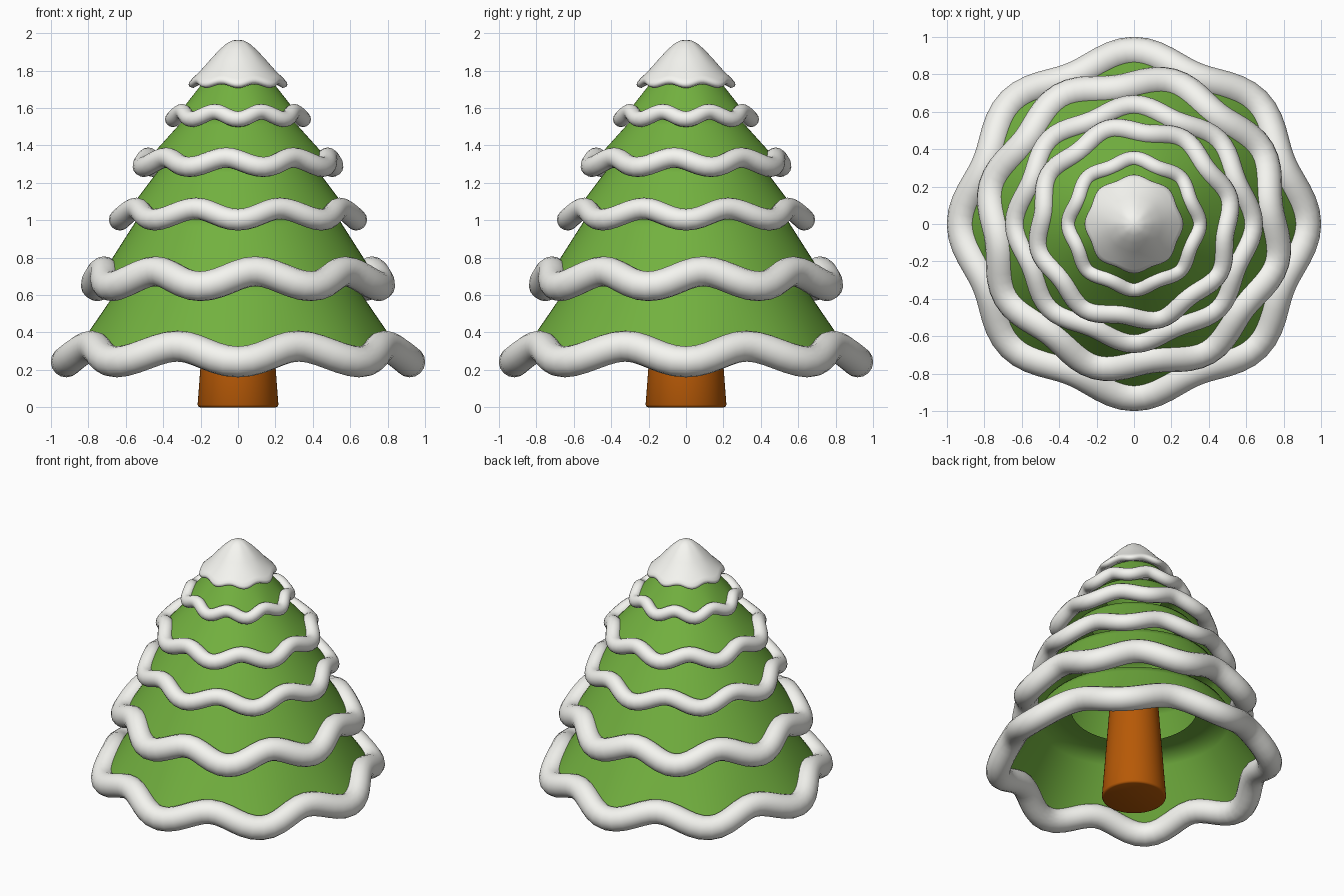
import bpy, bmesh, math
from math import sin, cos, pi, radians

if "Cube" in bpy.data.objects:
    bpy.data.objects.remove(bpy.data.objects["Cube"])

N = 96      # steps around the tree
LOBES = 8   # waves per tier


def material(name, rgb):
    m = bpy.data.materials.new(name)
    m.diffuse_color = (*rgb, 1)
    m.use_nodes = True
    m.node_tree.nodes["Principled BSDF"].inputs["Base Color"].default_value = m.diffuse_color
    return m


GREEN = material("needles", (0.17, 0.44, 0.05))
SNOW = material("snow", (0.92, 0.92, 0.88))
BARK = material("bark", (0.47, 0.10, 0.002))


def smooth(ob, mat, angle):
    ob.data.materials.append(mat)
    bpy.ops.object.select_all(action='DESELECT')
    ob.select_set(True)
    bpy.context.view_layer.objects.active = ob
    bpy.ops.object.shade_smooth_by_angle(angle=radians(angle))


def wavy_lathe(name, profile, mat, phase=0, caps=True):
    """Profile rows: (radius, z, radial wave, vertical wave)."""
    bm = bmesh.new()
    rows = []
    for r, z, a, b in profile:
        row = []
        for i in range(N):
            t = 2 * pi * i / N
            w = cos(LOBES * (t - phase))
            rr = r + a * w
            row.append(bm.verts.new((rr * cos(t), rr * sin(t), z - b * w)))
        rows.append(row)
    for p, q in zip(rows, rows[1:]):
        for i in range(N):
            j = (i + 1) % N
            bm.faces.new((p[i], q[i], q[j], p[j]))
    if caps:
        bm.faces.new(rows[0])
        bm.faces.new(rows[-1])
        bmesh.ops.recalc_face_normals(bm, faces=bm.faces)
    me = bpy.data.meshes.new(name)
    bm.to_mesh(me)
    bm.free()
    ob = bpy.data.objects.new(name, me)
    bpy.context.collection.objects.link(ob)
    smooth(ob, mat, 60)


def snow_ring(name, R, a, Z, b, tube, phase):
    cu = bpy.data.curves.new(name, 'CURVE')
    cu.dimensions = '3D'
    cu.bevel_depth = tube
    cu.bevel_resolution = 6
    sp = cu.splines.new('POLY')
    sp.points.add(N - 1)
    sp.use_cyclic_u = True
    for i, p in enumerate(sp.points):
        t = 2 * pi * i / N
        w = cos(LOBES * (t - phase))
        p.co = ((R + a * w) * cos(t), (R + a * w) * sin(t), Z - b * w, 1)
    ob = bpy.data.objects.new(name, cu)
    bpy.context.collection.objects.link(ob)
    bpy.ops.object.select_all(action='DESELECT')
    ob.select_set(True)
    bpy.context.view_layer.objects.active = ob
    bpy.ops.object.convert(target='MESH')
    smooth(bpy.context.object, SNOW, 60)


# Tiers: rim radius, radial wave, rim z, vertical wave, tube, phase, top radius, top z
TIERS = [
    (0.883, 0.035, 0.285, 0.042, 0.083, 0, 0.61, 0.68),
    (0.751, 0.028, 0.687, 0.040, 0.080, -15, 0.53, 1.02),
    (0.611, 0.021, 1.033, 0.030, 0.058, 0, 0.40, 1.30),
    (0.503, 0.019, 1.310, 0.025, 0.054, 15, 0.28, 1.55),
    (0.336, 0.012, 1.560, 0.020, 0.042, 0, 0.18, 1.745),
]
for k, (R, a, Z, b, tube, deg, tr, tz) in enumerate(TIERS, 1):
    ph = radians(deg)
    # hollow green skirt: small open collar, rounded shoulder, straight slope
    prof = [(tr * 0.69, tz, 0, 0), (tr * 0.85, tz - 0.004, 0, 0)]
    for s in range(9):
        t = 0.05 + 0.95 * s / 8
        prof.append((tr + (R - 0.008 - tr) * t, tz + (Z - tz) * t,
                     a * t ** 2, b * t ** 2))
    wavy_lathe(f"tier_{k}", prof, GREEN, ph, caps=False)
    snow_ring(f"snow_ring_{k}", R, a, Z, b, tube, ph)

# Snow cap on the tip
wavy_lathe("snow_cap", [
    (0.003, 1.965, 0, 0), (0.03, 1.961, 0, 0), (0.06, 1.945, 0.001, 0),
    (0.10, 1.91, 0.001, 0), (0.147, 1.86, 0.002, 0.002), (0.195, 1.805, 0.005, 0.005),
    (0.236, 1.767, 0.007, 0.008), (0.253, 1.748, 0.008, 0.010),
    (0.256, 1.735, 0.008, 0.010), (0.250, 1.723, 0.008, 0.010),
    (0.232, 1.717, 0.007, 0.010), (0.21, 1.725, 0.005, 0.005),
    (0.15, 1.76, 0, 0)], SNOW)

# Trunk, tapered with a rounded foot
wavy_lathe("trunk", [
    (0.203, 0, 0, 0), (0.212, 0.004, 0, 0), (0.216, 0.014, 0, 0),
    (0.202, 0.2, 0, 0), (0.165, 0.70, 0, 0)], BARK)
